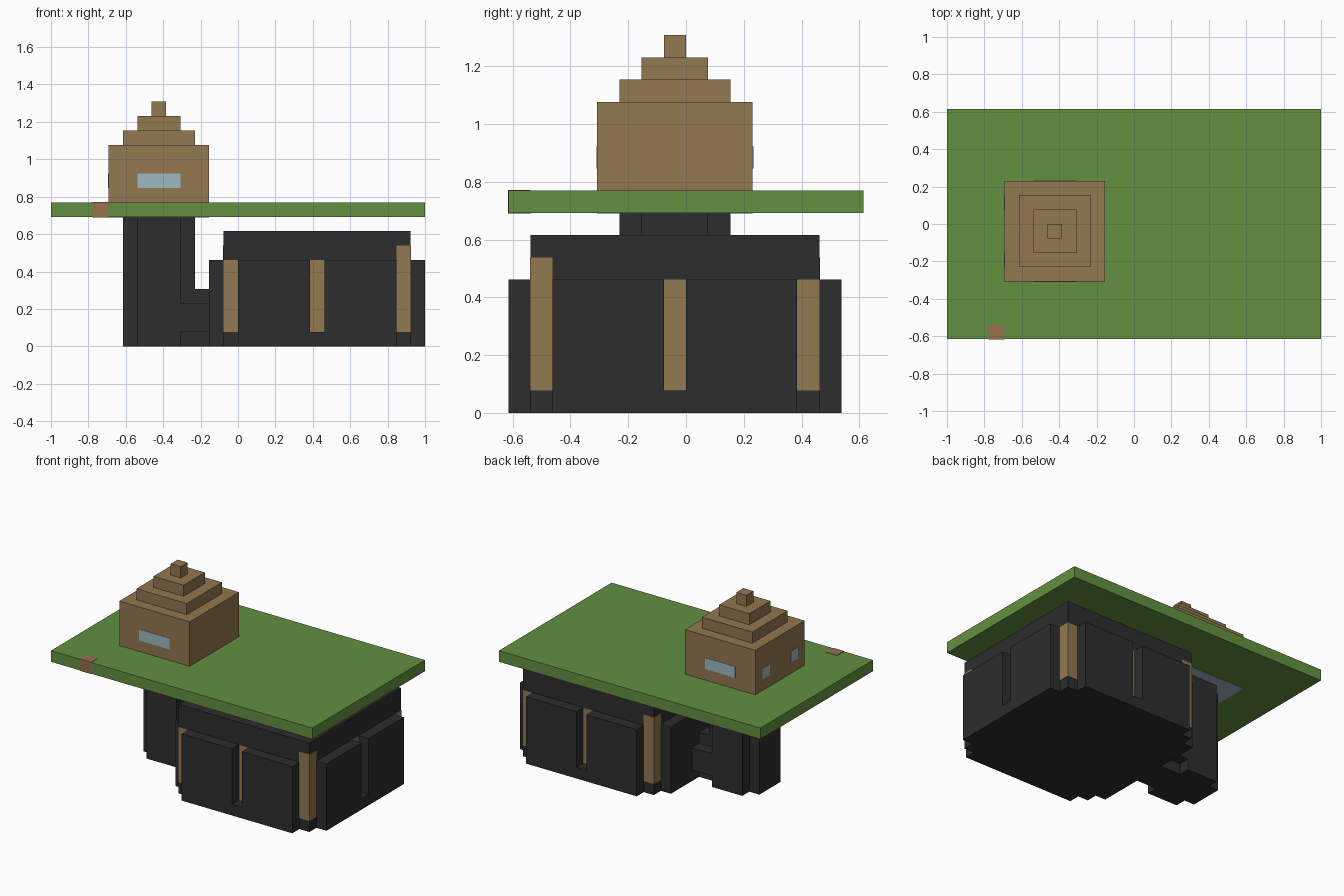
import bpy
import bmesh
from mathutils import Vector

cube = bpy.data.objects.get("Cube")
if cube:
    bpy.data.objects.remove(cube)

U = 2 / 26      # one block
E = 0.03        # how far coloured plates stand proud, in blocks


def material(name, rgb):
    col = [(c / 255 / 12.92) if c < 11 else ((c / 255 + 0.055) / 1.055) ** 2.4 for c in rgb] + [1]
    m = bpy.data.materials.new(name)
    m.use_nodes = True
    m.diffuse_color = col
    m.node_tree.nodes["Principled BSDF"].inputs["Base Color"].default_value = col
    return m


GRASS = material("grass green", (98, 144, 65))
WOOD = material("wood tan", (146, 120, 80))
STONE = material("dark stone", (45, 45, 46))
GLASS = material("pale blue glass", (157, 184, 194))
CLAY = material("red brown clay", (150, 113, 78))


def blocks(name, mat, *boxes):
    """One object from boxes given as (x range, y range, z range) in blocks."""
    bm = bmesh.new()
    for ranges in boxes:
        lo, hi = (Vector(r[i] for r in ranges) for i in (0, 1))
        made = bmesh.ops.create_cube(bm, size=1)["verts"]
        for v in made:
            v.co = [((l + h) / 2 + c * (h - l)) * U for l, h, c in zip(lo, hi, v.co)]
    mesh = bpy.data.meshes.new(name)
    bm.to_mesh(mesh)
    bm.free()
    mesh.materials.append(mat)
    obj = bpy.data.objects.new(name, mesh)
    bpy.context.collection.objects.link(obj)
    return obj


# Lawn slab with a clay patch on its front edge
blocks("lawn_slab", GRASS, ((-13, 13), (-8, 8), (9, 10)))
blocks("clay_patch", CLAY, ((-10.1, -9), (-8 - E / 2, -7), (9 - E, 10 + E)))

# House body and stepped roof
blocks("house_walls", WOOD, ((-9, -2), (-4, 3), (10, 14)))
for i in range(3):
    blocks(f"roof_step_{i + 1}", WOOD,
           ((-8 + i, -3 - i), (-3 + i, 2 - i), (14 + i, 15 + i)))

# Windows, and the glass floor seen from beneath
for name, y in (("front", -4), ("back", 3)):
    blocks(f"{name}_window", GLASS, ((-7, -4), (y - E, y + E), (11, 12)))
for name, y in (("front", -3), ("back", 1)):
    blocks(f"side_window_{name}", GLASS, ((-9 - E, -9 + E), (y, y + 1), (11, 12)))
blocks("glass_floor", GLASS, ((-9, -2), (-4, 3), (9 - E, 9 + E)))

# Shaft with notched corners, and the tunnel joining it to the cellar
blocks("shaft", STONE,
       ((-8, -3), (-2, 1), (0, 9)),
       ((-7, -4), (-3, 2), (0, 9)))
blocks("tunnel", STONE,
       ((-4, -2), (-3, 2), (1, 3)),
       ((-3.5, -2), (-2, 1), (0, 4)))

# Cellar core and outer wall panels
blocks("cellar_core", STONE, ((-1, 12), (-7, 6), (0, 8)))
for name, y in (("front", -8), ("back", 6)):
    depth = (y, y + 1)
    blocks(f"{name}_panels", STONE,
           ((0, 5), depth, (0, 6)), ((6, 11), depth, (0, 6)), ((5, 6), depth, (0, 1)))
blocks("left_panels", STONE,
       ((12, 13), (-6, -1), (0, 6)), ((12, 13), (0, 5), (0, 6)), ((12, 13), (-1, 0), (0, 1)))
blocks("right_panel", STONE, ((-2, -1), (-6, 5), (0, 6)))

# Wooden posts at the corners and between the panels
for xn, x, tall_y in (("right", -1, 5), ("left", 11, -7)):
    for yn, y in (("front", -7), ("back", 5)):
        dx = (x - E, x + 1) if x < 0 else (x, x + 1 + E)
        dy = (y - E, y + 1) if y < 0 else (y, y + 1 + E)
        blocks(f"{yn}_{xn}_post", WOOD, (dx, dy, (1, 7 if y == tall_y else 6)))
blocks("front_middle_post", WOOD, ((5, 6), (-7 - E, -6), (1, 6)))
blocks("back_middle_post", WOOD, ((5, 6), (5, 6 + E), (1, 6)))
blocks("left_middle_post", WOOD, ((11, 12 + E), (-1, 0), (1, 6)))
